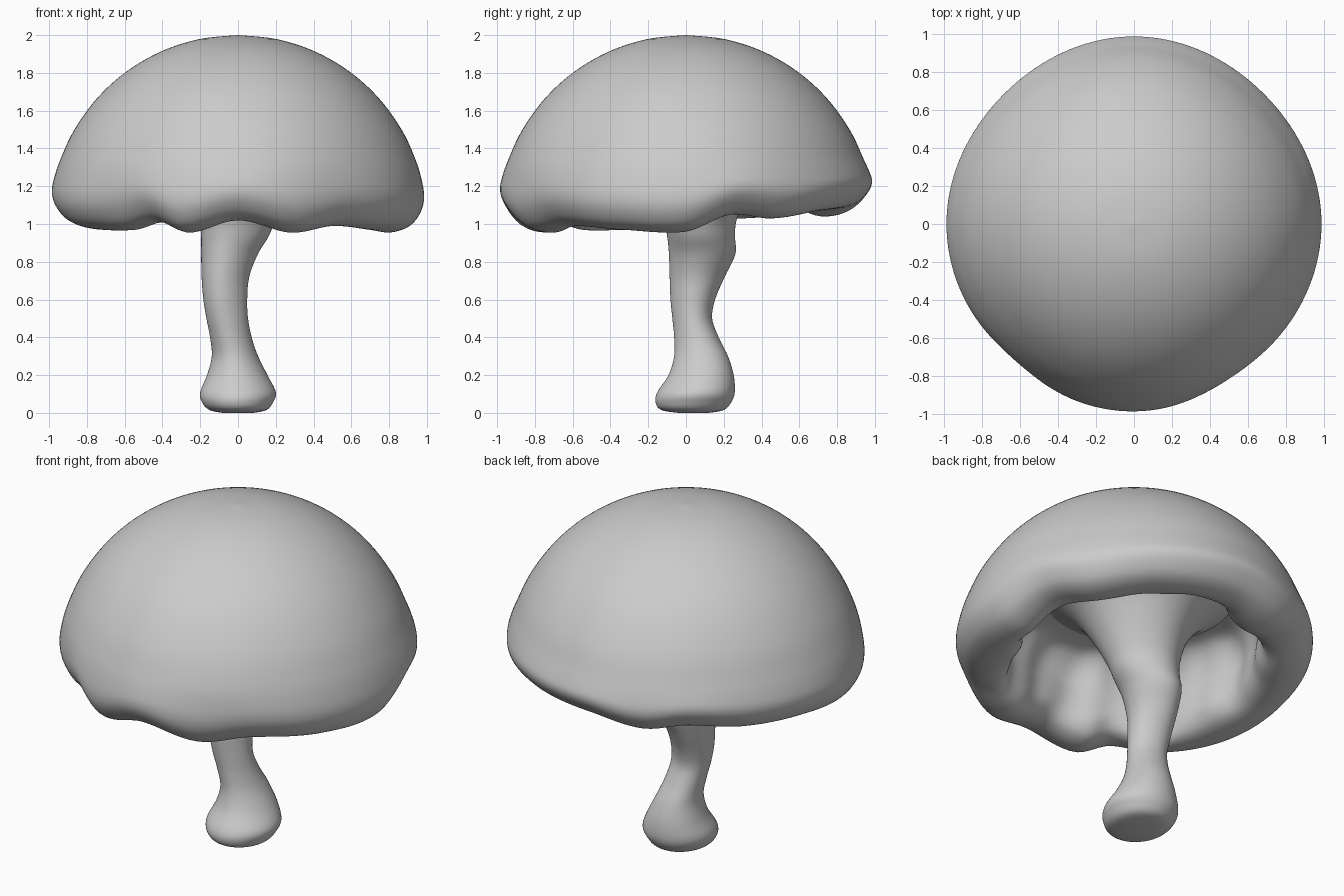
import bpy, bmesh, math

if "Cube" in bpy.data.objects:
    bpy.data.objects.remove(bpy.data.objects["Cube"])

N = 144  # points around each ring


def catmull(p0, p1, p2, p3, t):
    return tuple(0.5 * (2*b + (c-a)*t + (2*a-5*b+4*c-d)*t*t + (3*b-a-3*c+d)*t**3)
                 for a, b, c, d in zip(p0, p1, p2, p3))


def resample(pts, steps):
    """Smooth curve through the control points."""
    out = []
    for i in range(len(pts) - 1):
        a, d = pts[max(i-1, 0)], pts[min(i+2, len(pts)-1)]
        out += [catmull(a, pts[i], pts[i+1], d, k/steps) for k in range(steps)]
    return out + [pts[-1]]


def loft(name, rings, cap_first):
    """Skin a list of closed rings into one object."""
    bm = bmesh.new()
    loops = [[bm.verts.new(p) for p in ring] for ring in rings]
    for a, b in zip(loops, loops[1:]):
        for i in range(N):
            j = (i + 1) % N
            bm.faces.new((a[i], a[j], b[j], b[i]))
    if cap_first:
        bm.faces.new(loops[0])
    bmesh.ops.recalc_face_normals(bm, faces=bm.faces)
    mesh = bpy.data.meshes.new(name)
    bm.to_mesh(mesh)
    bm.free()
    mesh.polygons.foreach_set("use_smooth", [True] * len(mesh.polygons))
    obj = bpy.data.objects.new(name, mesh)
    bpy.context.collection.objects.link(obj)
    return obj


# Height of the wavy rim: (angle in degrees from +x, lowest z)
RIM = [(-25, .97), (0, .96), (17, 1.05), (35, 1.03), (60, 1.07), (90, 1.08),
       (110, 1.04), (125, 1.07), (145, 1.04), (170, 1.02), (190, .985), (205, .97),
       (225, .97), (239, 1.01), (251, .955), (270, 1.02), (291, .955), (310, .99)]


def rim_height(deg):
    deg = (deg + 25) % 360 - 25
    n = len(RIM)
    for i in range(n):
        a0, a1 = RIM[i][0], RIM[i+1][0] if i < n-1 else RIM[0][0] + 360
        if a0 <= deg <= a1:
            z = [(RIM[(i+k) % n][1],) for k in (-1, 0, 1, 2)]
            return catmull(*z, (deg-a0)/(a1-a0))[0]


# Cap: dome, thick rolled rim and hollow underside as one (radius, z) profile
dome = [(math.sin(math.radians(a)), 1 + math.cos(math.radians(a)))
        for a in (0.3, 12, 24, 36, 48, 60, 70, 77)]
rim = [(.985, 1.14), (.97, 1.07), (.925, 1.005), (.86, .97), (.78, .96), (.71, .985),
       (.67, 1.05), (.665, 1.15), (.67, 1.27), (.64, 1.37), (.57, 1.43), (.42, 1.45)]
profile = resample(dome + rim, 5)
lip = (len(dome) + 4) * 5
rings = []
for k, (r, z) in enumerate(profile):
    w = min(1, max(0, (1.38 - z) / .38))
    w = w * w * (3 - 2 * w)
    ring = []
    for i in range(N):
        a = 2 * math.pi * i / N
        dz = w * (rim_height(math.degrees(a)) - .96)
        lump = .5 * math.sin(5*a + 1) + .5 * math.sin(8*a + 2.2)
        # the lip and inner wall are lumpy, the outside nearly round
        s = min(1, max(0, (k - lip + 4) / 14)) * min(1, max(0, (r - .45) / .15))
        dr = s * (.035 * lump + .006 * math.sin(17*a + 5*z))
        # slightly squeezed on the diagonals, tucked in under the front
        if k < lip + 10:
            fade = min(1, (lip + 10 - k) / 10)
            dr -= fade * r**4 * .010 * (1 - math.cos(4*a))
            dent = math.exp(-((a - 4.0) / .25)**2) + math.exp(-((a - 5.25) / .3)**2)
            dr -= fade * w * .025 * dent
        ring.append(((r+dr) * math.cos(a), (r+dr) * math.sin(a), z + dz))
    rings.append(ring)
loft("mushroom_cap", rings, True)

# Stem: bulbous base, bent neck and flare into the cap (z, x min, x max, y min, y max)
SECTIONS = [(0, -.08, .08, -.04, .12), (.015, -.15, .15, -.13, .20), (.055, -.19, .185, -.16, .24),
            (.11, -.20, .20, -.15, .26), (.20, -.165, .155, -.09, .255), (.30, -.14, .105, -.06, .225),
            (.40, -.15, .07, -.06, .175), (.50, -.17, .05, -.07, .14), (.60, -.187, .045, -.08, .155),
            (.72, -.197, .055, -.085, .205), (.84, -.20, .10, -.09, .26), (.93, -.20, .155, -.10, .258),
            (1.02, -.205, .195, -.12, .265), (1.16, -.24, .27, -.18, .32), (1.30, -.33, .36, -.27, .40),
            (1.40, -.44, .46, -.38, .50), (1.46, -.54, .56, -.49, .62), (1.50, -.60, .62, -.55, .66)]
rings = []
for z, x0, x1, y0, y1 in resample(SECTIONS, 5):
    ring = []
    for i in range(N):
        a = 2 * math.pi * i / N
        f = 1 + .035 * math.sin(math.pi * min(1, z/1.4)) * math.sin(3*a + 2*z)
        ring.append(((x0+x1)/2 + f*(x1-x0)/2 * math.cos(a),
                     (y0+y1)/2 + f*(y1-y0)/2 * math.sin(a), max(z, 0)))
    rings.append(ring)
loft("mushroom_stem", rings, True)
